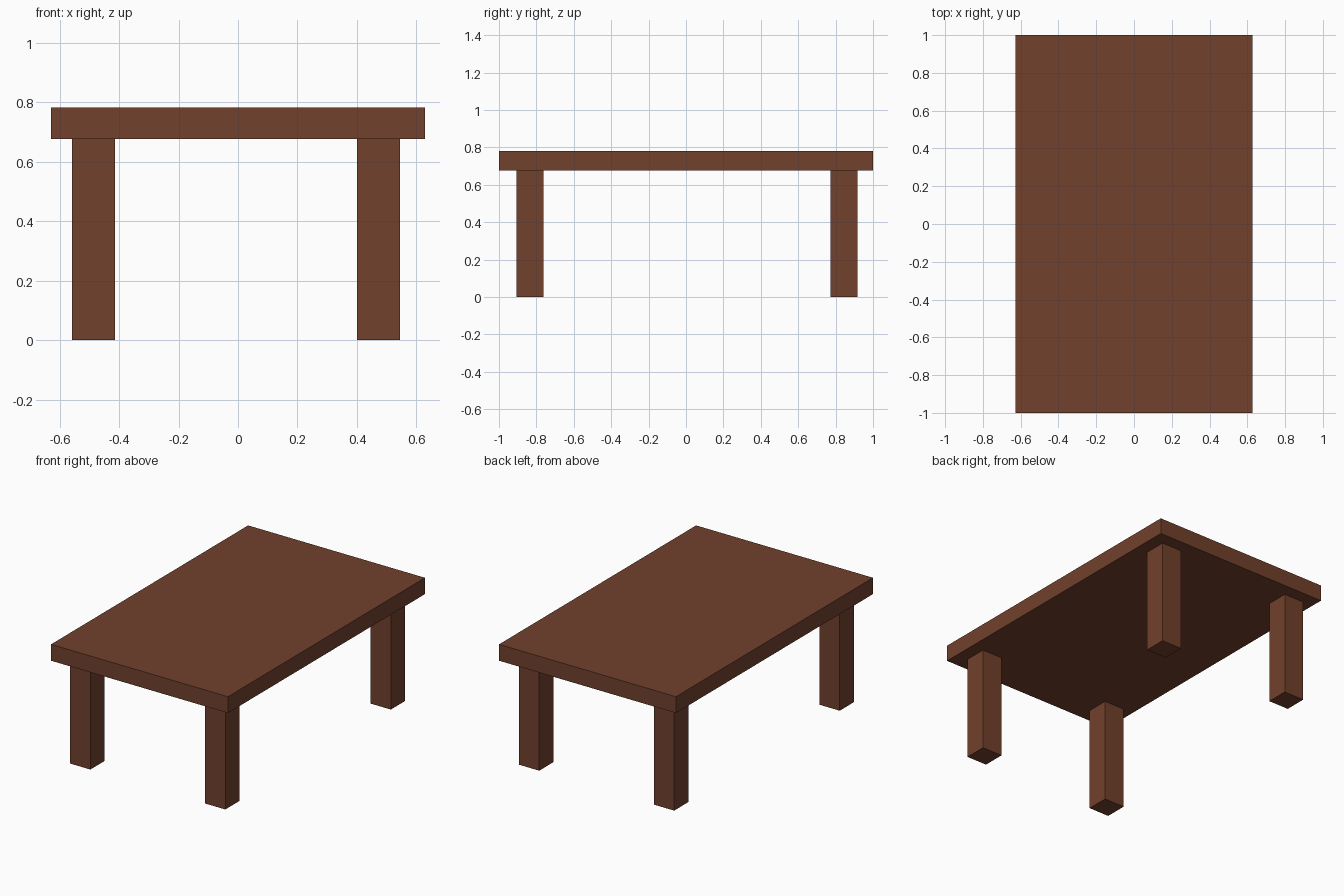
import bpy

if "Cube" in bpy.data.objects:
    bpy.data.objects.remove(bpy.data.objects["Cube"])

wood = bpy.data.materials.new("brown wood")
wood.diffuse_color = (0.165, 0.052, 0.026, 1.0)
wood.use_nodes = True
wood.node_tree.nodes["Principled BSDF"].inputs["Base Color"].default_value = wood.diffuse_color


def box(name, center, size):
    bpy.ops.mesh.primitive_cube_add(size=1, location=center)
    ob = bpy.context.object
    ob.name = name
    ob.scale = size
    bpy.ops.object.transform_apply(location=False, rotation=False, scale=True)
    ob.data.materials.append(wood)
    return ob


TOP_Z, UNDER_Z, LEG = 0.782, 0.677, 0.145

# Table top slab
box("table_top", (0, 0, (TOP_Z + UNDER_Z) / 2), (1.257, 2.0, TOP_Z - UNDER_Z))

# Four square legs, set very slightly off centre
for side, x in (("left", -0.486), ("right", 0.473)):
    for end, y in (("front", -0.835), ("back", 0.845)):
        box(f"{end}_{side}_leg", (x, y, UNDER_Z / 2), (LEG, LEG, UNDER_Z))
